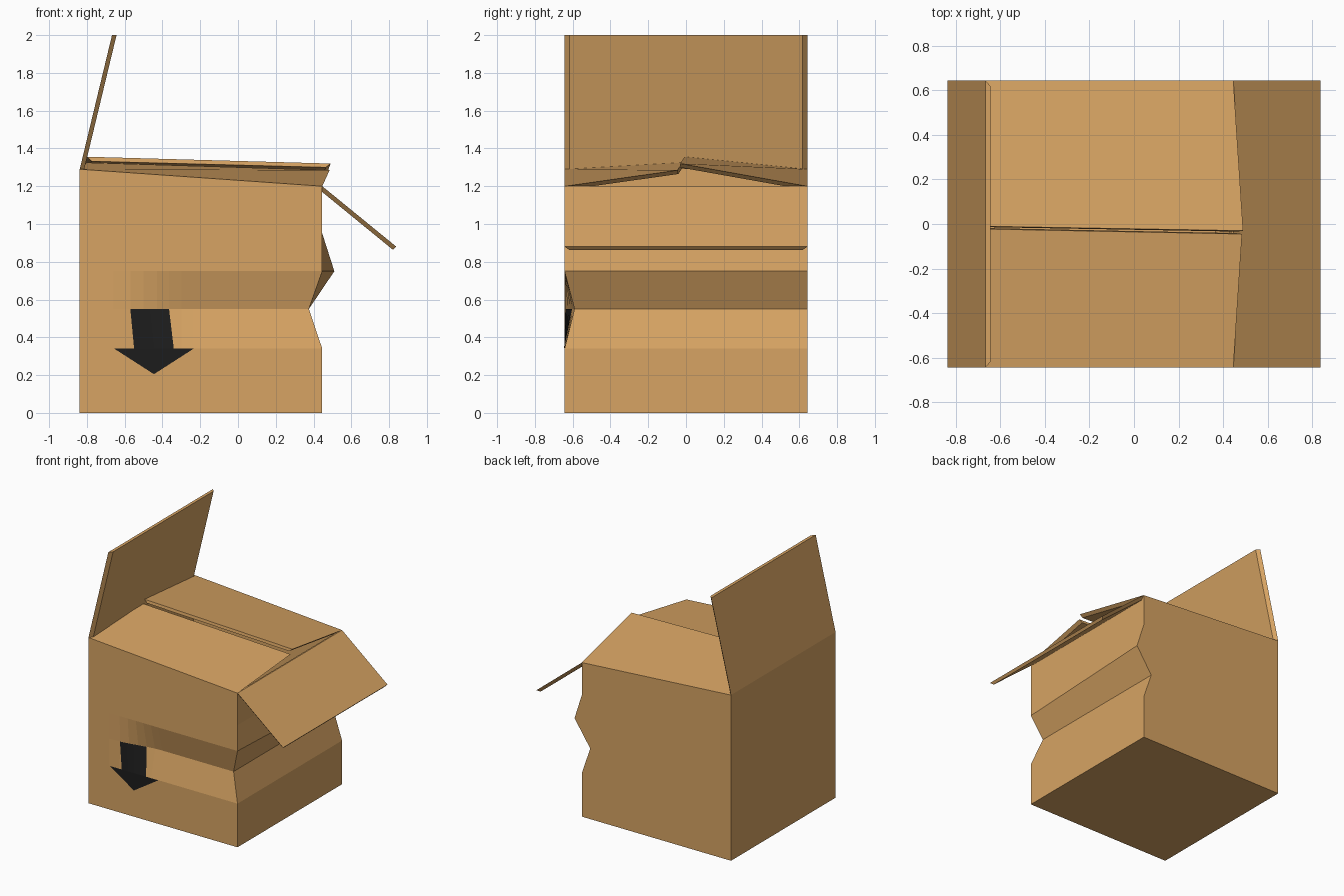
import bpy, bmesh
from mathutils import Vector

if "Cube" in bpy.data.objects:
    bpy.data.objects.remove(bpy.data.objects["Cube"])

Y = 0.643           # half depth of the carton
L, R = -0.838, 0.446  # left and right wall positions


def material(name, rgb):
    m = bpy.data.materials.new(name)
    m.diffuse_color = (*rgb, 1)
    m.use_nodes = True
    m.node_tree.nodes["Principled BSDF"].inputs["Base Color"].default_value = m.diffuse_color
    return m


CARD = material("cardboard", (0.68, 0.37, 0.125))
INK = material("black_ink", (0.012, 0.012, 0.012))


def make(name, faces, mat, normals=True):
    """Mesh object from a list of polygons given as point lists."""
    bm = bmesh.new()
    for f in faces:
        bm.faces.new([bm.verts.new(p) for p in f])
    bmesh.ops.remove_doubles(bm, verts=bm.verts[:], dist=1e-5)
    if normals:
        bmesh.ops.recalc_face_normals(bm, faces=bm.faces[:])
    me = bpy.data.meshes.new(name)
    bm.to_mesh(me)
    bm.free()
    me.materials.append(mat)
    ob = bpy.data.objects.new(name, me)
    bpy.context.collection.objects.link(ob)
    return ob


def dent(x):
    """Depth of the front crease, fading out towards the left."""
    t = min(max((x + 0.66) / 0.42, 0), 1)
    return 0.053 * t * t * (3 - 2 * t)


# Carton body: dented front, buckled right wall, flat back, left and bottom
ROWS = [0, 0.34, 0.55, 0.75, 0.95, 1.2]
BACK_X = [R, R, 0.375, 0.51, R, R]
FRONT_X = [R, R, 0.375, R, R, R]
COLS = [L, -0.66, -0.57, -0.5, -0.43, -0.365, -0.3, -0.24]


def front_point(c, r):
    x = COLS[c] if c < len(COLS) else FRONT_X[r]
    z = ROWS[r]
    if r == 5:
        z = 1.29 - 0.09 * (x - L) / (R - L)
    return (x, -Y + (dent(x) if r == 2 else 0), z)


n = len(COLS)
back = [(BACK_X[r], Y, ROWS[r]) for r in range(6)]
faces = []
for r in range(5):
    for c in range(n):
        faces.append([front_point(c, r), front_point(c + 1, r),
                      front_point(c + 1, r + 1), front_point(c, r + 1)])
    faces.append([front_point(n, r), back[r], back[r + 1], front_point(n, r + 1)])
faces.append(back + [(L, Y, 1.29)] + [(L, Y, z) for z in reversed(ROWS[:5])])
for r in range(5):
    faces.append([front_point(0, r), front_point(0, r + 1),
                  (L, Y, ROWS[r + 1] if r < 4 else 1.29), (L, Y, ROWS[r])])
faces.append([front_point(c, 0) for c in range(n + 1)] + [(R, Y, 0), (L, Y, 0)])
body = make("carton_body", faces, CARD)
# make the open shell's normals point outwards
if sum(p.normal.dot(p.center - Vector((-0.2, 0, 0.6))) for p in body.data.polygons) < 0:
    body.data.flip_normals()
wall = body.modifiers.new("wall_thickness", 'SOLIDIFY')
wall.thickness, wall.offset = 0.015, -1


def flap(name, corners, shift, inset=0.025):
    """Thin slab: outer face from hinge a-b to tip c-d, inner face shifted and inset."""
    a, b, c, d = [Vector(p) for p in corners]
    side = (b - a).normalized() * inset
    s = Vector(shift)
    inner = [a + side + s, b - side + s, c - side + s, d + side + s]
    outer = [a, b, c, d]
    polys = [outer, inner[::-1]]
    for i in range(4):
        j = (i + 1) % 4
        polys.append([outer[j], outer[i], inner[i], inner[j]])
    return make(name, polys, CARD)


# Four lid flaps
flap("left_flap", [(L, -Y, 1.29), (L, Y, 1.29), (-0.667, Y, 2.0), (-0.667, -Y, 2.0)],
     (0.024, 0, 0))
flap("right_flap", [(R, -Y, 1.2), (R, Y, 1.2), (0.838, Y, 0.88), (0.838, -Y, 0.88)],
     (-0.017, 0, -0.017))
flap("front_flap", [(L, -Y, 1.29), (R, -Y, 1.2), (0.485, -0.045, 1.285), (-0.8, -0.02, 1.325)],
     (0, 0.004, -0.022))
flap("back_flap", [(L, Y, 1.29), (R, Y, 1.2), (0.49, -0.03, 1.32), (-0.8, -0.008, 1.356)],
     (0, -0.004, -0.022))


# Printed arrow, following the dent
def ink(x, z):
    d = dent(x) * max(0, min(1, (z - 0.34) / 0.21))
    return (x, -Y - 0.002 + d, z)


STEPS = 4
shaft = []
for i in range(STEPS):
    u, v = i / STEPS, (i + 1) / STEPS
    shaft.append([ink(-0.55 + 0.21 * u, 0.34), ink(-0.55 + 0.21 * v, 0.34),
                  ink(-0.57 + 0.205 * v, 0.55), ink(-0.57 + 0.205 * u, 0.55)])
head = [ink(-0.655, 0.34), ink(-0.445, 0.205), ink(-0.235, 0.34)]
make("printed_arrow", shaft + [head], INK, normals=False)
